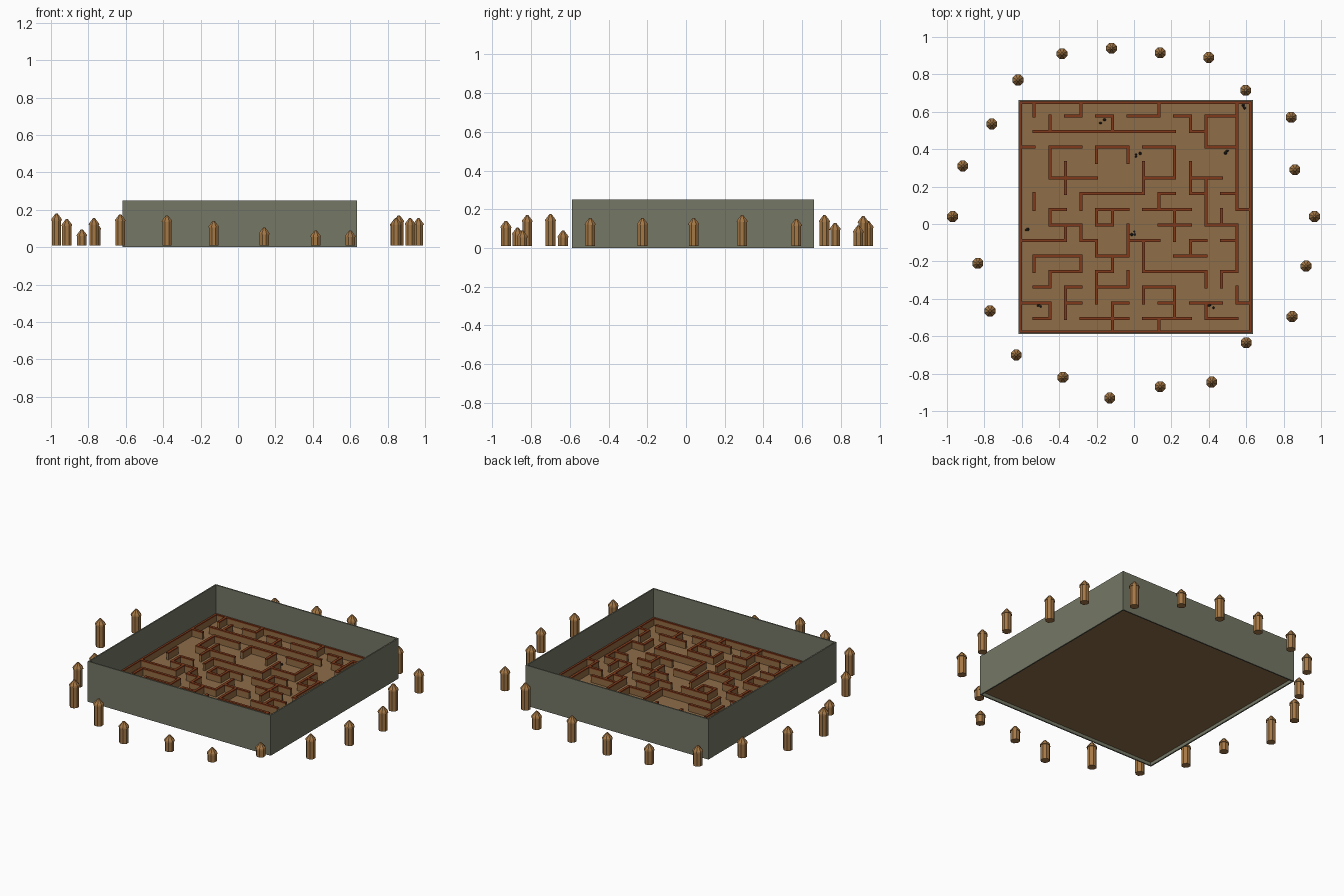
import bpy, bmesh, math, random
from mathutils import Matrix, Vector

random.seed(4)
old = bpy.data.objects.get("Cube")
if old:
    bpy.data.objects.remove(old, do_unlink=True)


def srgb(v):
    v /= 255
    return v / 12.92 if v < 0.04 else ((v + 0.055) / 1.055) ** 2.4


def material(name, *rgb):
    colour = (*[srgb(v) for v in rgb], 1)
    m = bpy.data.materials.new(name)
    m.use_nodes = True
    m.diffuse_color = colour
    node = m.node_tree.nodes["Principled BSDF"]
    node.inputs["Base Color"].default_value = colour
    node.inputs["Roughness"].default_value = 0.9
    return m


STONE = material("grey green stone", 117, 119, 102)
EARTH = material("brown earth", 142, 109, 73)
WOOD = material("tan wood", 146, 108, 68)
RUST = material("rust red", 128, 58, 27)
LOG = material("log brown", 165, 120, 70)
DARK = material("dark charcoal", 52, 46, 40)


def finish(name, bm, mat):
    mesh = bpy.data.meshes.new(name)
    bm.to_mesh(mesh)
    bm.free()
    mesh.materials.append(mat)
    obj = bpy.data.objects.new(name, mesh)
    bpy.context.collection.objects.link(obj)
    return obj


def add_box(bm, x0, x1, y0, y1, z0, z1):
    centre = Vector((x0 + x1, y0 + y1, z0 + z1)) / 2
    size = (x1 - x0, y1 - y0, z1 - z0, 1)
    bmesh.ops.create_cube(bm, size=1, matrix=Matrix.Translation(centre) @ Matrix.Diagonal(size))


LEFT, RIGHT, FRONT, BACK = -0.617, 0.635, -0.588, 0.662
THICK = 0.008
FLOOR, TOP = 0.03, 0.075

# Tall outer enclosure
bm = bmesh.new()
for x in (LEFT, RIGHT - THICK):
    add_box(bm, x, x + THICK, FRONT, BACK, 0, 0.25)
for y in (FRONT, BACK - THICK):
    add_box(bm, LEFT + THICK, RIGHT - THICK, y, y + THICK, 0, 0.25)
finish("enclosure_walls", bm, STONE)

# Floor slab, raised slightly above the bottom rim
bm = bmesh.new()
add_box(bm, LEFT + THICK, RIGHT - THICK, FRONT + THICK, BACK - THICK, FLOOR - 0.01, FLOOR)
finish("maze_floor", bm, EARTH)

# Maze plan: rows run from back to front
ACROSS = [
    "...#.#.##.#.##.",
    ".#########.#...",
    "#.##.##.##..##.",
    "...............",
    "..###...##.##..",
    "....####.#.#.#.",
    "..#..##.###...#",
    "..##.#...##.##.",
    "###.#..##..#.#.",
    ".###.##...##...",
    "..##.#..####.#.",
    ".#.#.##.##.....",
    "##.#..#..#.##.#",
    ".#..###.###.##.",
]
ALONG = [
    "#..#....#....#",
    ".#...#....##.#",
    "...........#.#",
    ".#..#.#..#...#",
    ".##....#.##..#",
    "..#....#..##.#",
    "#..#....#..#.#",
    ".#..##...#.##.",
    "..##..#..#...#",
    "....#.##..#..#",
    "#..#.#.#.....#",
    ".#..#.#....##.",
    "..#.#..#.#...#",
    ".##..#...#.#..",
    ".....#..#.....",
]
CELLS = len(ALONG)
STEP_X = (RIGHT - LEFT) / CELLS
STEP_Y = (BACK - FRONT) / CELLS
HALF = 0.007


def runs(line):
    """Start and end of every unbroken stretch of wall."""
    start = None
    for i, c in enumerate(line + "."):
        if c == "#" and start is None:
            start = i
        elif c != "#" and start is not None:
            yield start, i
            start = None


walls = []
for j, line in enumerate(ACROSS, 1):
    y = BACK - j * STEP_Y
    for a, b in runs(line):
        walls.append((LEFT + a * STEP_X, LEFT + b * STEP_X, y, y))
for i, column in enumerate(zip(*ALONG), 1):
    x = LEFT + i * STEP_X
    for a, b in runs("".join(column)):
        walls.append((x, x, BACK - b * STEP_Y, BACK - a * STEP_Y))

# Border walls of the maze, lying just inside the enclosure
m = THICK + HALF * 0.5
for x in (LEFT + m, RIGHT - m):
    walls.append((x, x, FRONT + m, BACK - m))
for y in (FRONT + m, BACK - m):
    walls.append((LEFT + m, RIGHT - m, y, y))

# Wooden partitions with rust red capping
bodies, caps = bmesh.new(), bmesh.new()
for x0, x1, y0, y1 in walls:
    x0, x1 = max(x0 - HALF, LEFT + 0.004), min(x1 + HALF, RIGHT - 0.004)
    y0, y1 = max(y0 - HALF, FRONT + 0.004), min(y1 + HALF, BACK - 0.004)
    add_box(bodies, x0, x1, y0, y1, FLOOR - 0.005, TOP - 0.008)
    add_box(caps, x0 - 0.001, x1 + 0.001, y0 - 0.001, y1 + 0.001, TOP - 0.008, TOP)
finish("maze_partitions", bodies, WOOD)
finish("maze_wall_caps", caps, RUST)

# Small dark rubble on the maze floor
bm = bmesh.new()
for x, y in [(-.17, .55), (.02, .37), (.58, .63), (.49, .39), (-.58, -.03),
             (-.5, -.44), (.41, -.44), (0, -.05)]:
    for k in range(3):
        place = Vector((x + random.uniform(-.015, .015), y + random.uniform(-.012, .012), FLOOR + .006))
        bmesh.ops.create_icosphere(bm, subdivisions=1, radius=random.uniform(.005, .01),
                                   matrix=Matrix.Translation(place))
finish("rubble", bm, DARK)

# Ring of sharpened log posts: x, y, top height
POSTS = [
    (-.13, -.93, .14), (-.38, -.82, .17), (-.63, -.7, .175), (-.77, -.465, .155),
    (-.835, -.21, .095), (-.97, .04, .18), (-.915, .31, .15), (-.76, .535, .13),
    (-.62, .77, .13), (-.385, .91, .13), (-.12, .94, .14), (.14, .915, .165),
    (.4, .89, .115), (.597, .715, .17), (.84, .57, .15), (.86, .29, .17),
    (.965, .04, .155), (.92, -.225, .155), (.845, -.495, .155), (.6, -.635, .09),
    (.415, -.845, .09), (.14, -.87, .105),
]
SIDES = 8


def add_post(bm, x, y, top):
    shoulder = top - 0.036
    profile = [(.027, .01), (.027, shoulder), (.031, shoulder), (.029, shoulder + .008), (.006, top)]
    rings = []
    for r, z in profile:
        ring = []
        for k in range(SIDES):
            a = math.tau * (k + 0.5) / SIDES
            ring.append(bm.verts.new((x + r * math.cos(a), y + r * math.sin(a), z)))
        rings.append(ring)
    for low, high in zip(rings, rings[1:]):
        for k in range(SIDES):
            n = (k + 1) % SIDES
            bm.faces.new((low[k], low[n], high[n], high[k]))
    bm.faces.new(rings[0][::-1])
    bm.faces.new(rings[-1])


for n, post in enumerate(POSTS, 1):
    bm = bmesh.new()
    add_post(bm, *post)
    finish(f"log_post_{n}", bm, LOG)
